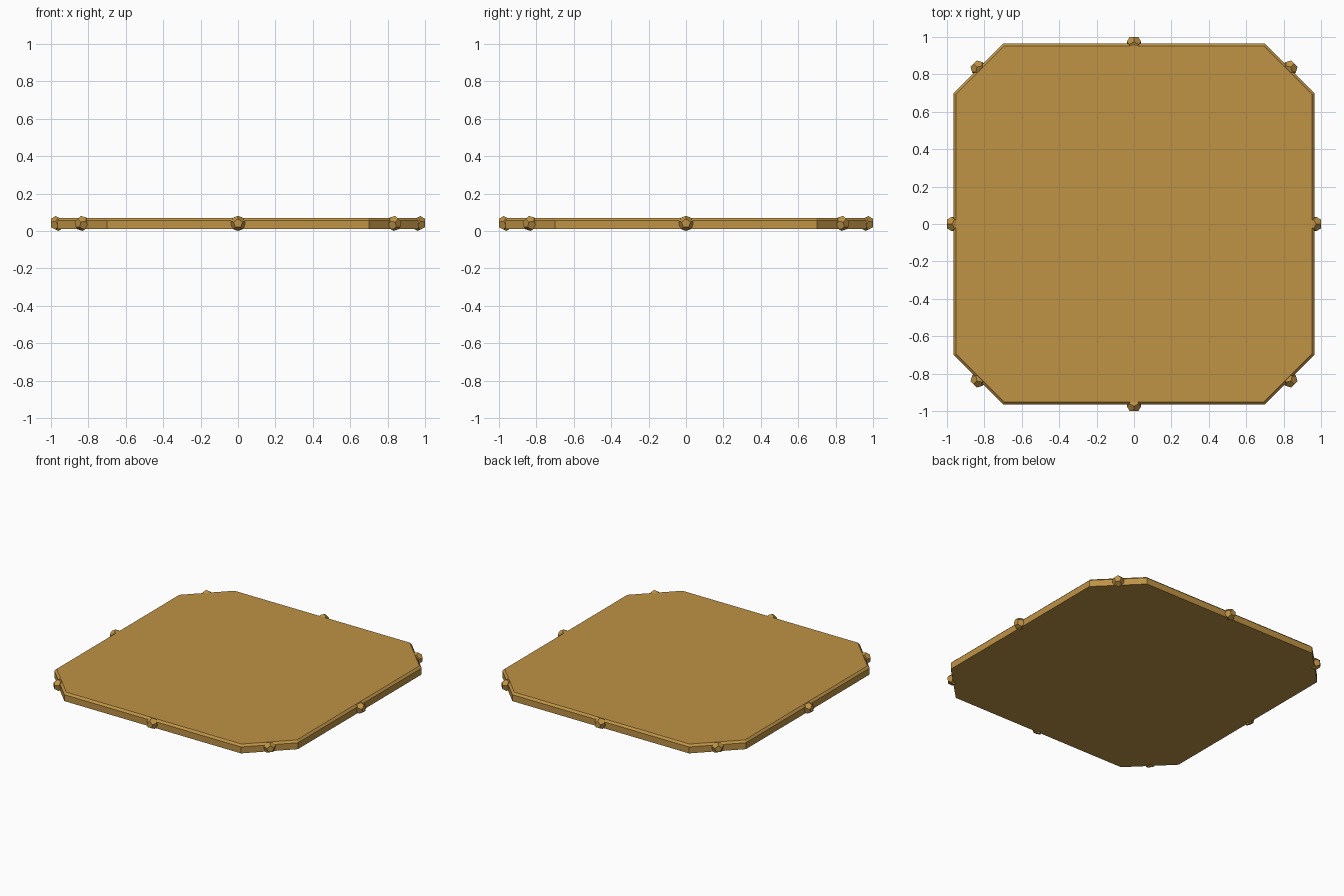
import bpy, bmesh, math
from mathutils import Matrix, Vector

if "Cube" in bpy.data.objects:
    bpy.data.objects.remove(bpy.data.objects["Cube"])

wood = bpy.data.materials.new("golden_wood")
wood.diffuse_color = (0.52, 0.29, 0.06, 1)
wood.use_nodes = True
wood.node_tree.nodes["Principled BSDF"].inputs["Base Color"].default_value = wood.diffuse_color


def finish(name, bm):
    bmesh.ops.recalc_face_normals(bm, faces=bm.faces[:])
    mesh = bpy.data.meshes.new(name)
    bm.to_mesh(mesh)
    bm.free()
    mesh.materials.append(wood)
    obj = bpy.data.objects.new(name, mesh)
    bpy.context.collection.objects.link(obj)
    return obj


# Board: square with clipped corners and a small chamfer on the top rim
HALF, CLIP = 0.965, 0.70


def outline(inset):
    h = HALF - inset
    c = CLIP - inset * (math.sqrt(2) - 1)
    return [(h, -c), (h, c), (c, h), (-c, h), (-h, c), (-h, -c), (-c, -h), (c, -h)]


bm = bmesh.new()
rings = [[bm.verts.new((x, y, z)) for x, y in outline(inset)]
         for z, inset in ((0.01, 0), (0.056, 0), (0.07, 0.014))]
for a, b in zip(rings, rings[1:]):
    for i in range(8):
        j = (i + 1) % 8
        bm.faces.new((a[i], a[j], b[j], b[i]))
bm.faces.new(rings[0])
bm.faces.new(rings[-1])
finish("board", bm)

# Studs: twelve-sided knobs, one pentagon facing outwards from each edge
R = 0.0405


def stud(name, angle, distance):
    bm = bmesh.new()
    for along, radius, turn in ((0.795, 0.607, 0), (0.188, 0.982, 0),
                                (-0.188, 0.982, math.pi), (-0.795, 0.607, math.pi)):
        for i in range(5):
            t = turn + i * math.tau / 5
            bm.verts.new(R * Vector((along, radius * math.sin(t), radius * math.cos(t))))
    bmesh.ops.convex_hull(bm, input=bm.verts[:])
    bmesh.ops.dissolve_limit(bm, angle_limit=0.1, verts=bm.verts[:], edges=bm.edges[:])
    place = Matrix.Rotation(angle, 4, 'Z') @ Matrix.Translation((distance, 0, 0.04))
    bmesh.ops.transform(bm, matrix=place, verts=bm.verts[:])
    finish(name, bm)


for k in range(8):
    diagonal = k % 2
    distance = (HALF + CLIP) / math.sqrt(2) if diagonal else HALF
    stud(f"{'corner' if diagonal else 'side'}_stud_{k // 2 + 1}",
         k * math.pi / 4, distance + 0.0025)
